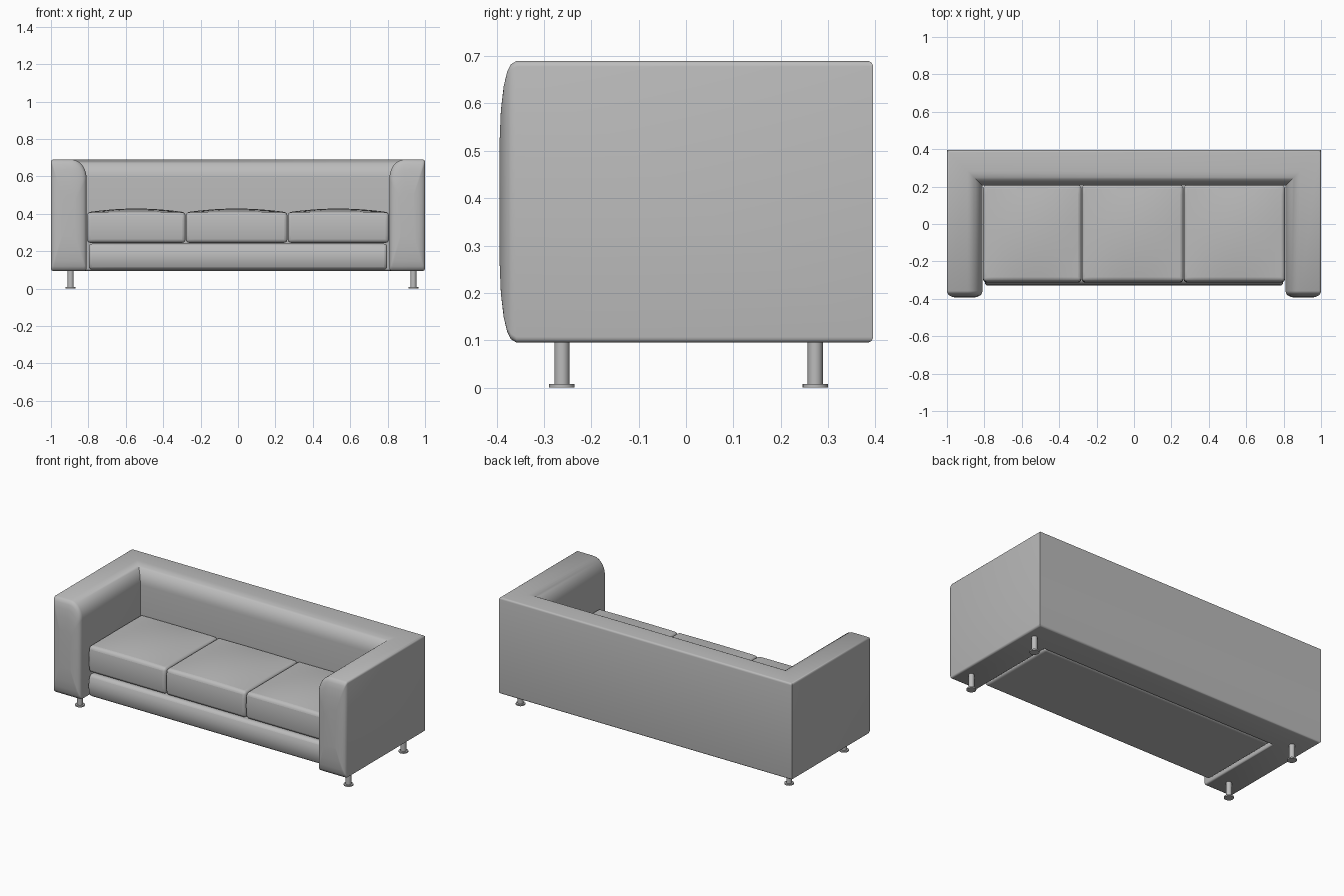
import bpy, bmesh, math
from mathutils import Vector

if "Cube" in bpy.data.objects:
    bpy.data.objects.remove(bpy.data.objects["Cube"])

GREY = (0.5, 0.5, 0.5, 1)
mat = bpy.data.materials.new("grey upholstery")
mat.use_nodes = True
mat.diffuse_color = GREY
mat.node_tree.nodes["Principled BSDF"].inputs["Base Color"].default_value = GREY


def finish(bm, name, bevel=0):
    """Turn a bmesh into a shaded object, with optional rounded edges."""
    bmesh.ops.recalc_face_normals(bm, faces=bm.faces)
    mesh = bpy.data.meshes.new(name)
    bm.to_mesh(mesh)
    bm.free()
    mesh.materials.append(mat)
    ob = bpy.data.objects.new(name, mesh)
    bpy.context.collection.objects.link(ob)
    if bevel:
        mod = ob.modifiers.new("soft edges", "BEVEL")
        mod.width, mod.segments = bevel, 4
        mod.limit_method, mod.angle_limit = "ANGLE", math.radians(40)
    bpy.ops.object.select_all(action="DESELECT")
    bpy.context.view_layer.objects.active = ob
    ob.select_set(True)
    bpy.ops.object.shade_smooth_by_angle(angle=math.radians(40))
    return ob


def arc(cx, cz, rx, rz, start, steps):
    """Quarter ellipse turning clockwise from the start angle."""
    angles = [math.radians(start - 90 * i / steps) for i in range(steps + 1)]
    return [(cx + rx * math.cos(a), cz + rz * math.sin(a)) for a in angles]


# Arms and back: one cross-section (depth inward, height) swept round a U
WIDTH, LOW, HIGH, R = 0.19, 0.095, 0.69, 0.012
section = (arc(R, LOW + R, R, R, 270, 4)
           + arc(R, HIGH - R, R, R, 180, 4)
           + arc(WIDTH - 0.08, HIGH - 0.10, 0.08, 0.10, 90, 10)
           + arc(WIDTH - R, LOW + R, R, R, 0, 4))
BACK = 0.395
bm = bmesh.new()


def ring(side, shrink, y=None):
    """One copy of the section; without y it lies on the mitred back corner."""
    mx, mz = WIDTH / 2, (LOW + HIGH) / 2
    pts = [(mx + (d - mx) * shrink, mz + (z - mz) * shrink) for d, z in section]
    return [bm.verts.new((side * (1 - d), BACK - d if y is None else y, z)) for d, z in pts]


# Padded arm fronts are shrinking rings that step forward
pads = [(0.4, -0.394), (0.65, -0.391), (0.82, -0.385), (0.92, -0.378), (0.975, -0.37), (1, -0.358)]
rings = [ring(-1, s, y) for s, y in pads] + [ring(-1, 1), ring(1, 1)]
rings += [ring(1, s, y) for s, y in reversed(pads)]
n = len(section)
for a, b in zip(rings, rings[1:]):
    for i in range(n):
        j = (i + 1) % n
        bm.faces.new((a[i], a[j], b[j], b[i]))
bm.faces.new(rings[0])
bm.faces.new(rings[-1])
finish(bm, "arms_and_back")


def pillow(name, lo, hi, crown, bulge, bevel):
    """Padded block: raised top, bulging front, rounded edges."""
    bm = bmesh.new()
    bmesh.ops.create_cube(bm, size=2)
    flat = [e for e in bm.edges if abs(e.verts[0].co.z - e.verts[1].co.z) < 0.1]
    bmesh.ops.subdivide_edges(bm, edges=flat, cuts=9, use_grid_fill=True)
    tall = [e for e in bm.edges if abs(e.verts[0].co.z - e.verts[1].co.z) > 0.1]
    bmesh.ops.subdivide_edges(bm, edges=tall, cuts=3, use_grid_fill=True)
    lo, hi = Vector(lo), Vector(hi)
    mid, half = (lo + hi) / 2, (hi - lo) / 2
    for v in bm.verts:
        u = v.co.copy()
        v.co = Vector(m + h * c for m, h, c in zip(mid, half, u))
        if u.z > 0.99:
            v.co.z += crown * (1 - u.x ** 2) * (1 - u.y ** 2)
        if u.y < -0.99:
            v.co.y -= bulge * (1 - u.z ** 2)
    return finish(bm, name, bevel)


# Seat base between the arms
pillow("seat_base", (-0.797, -0.312, 0.102), (0.797, 0.2, 0.24), 0, 0.018, 0.016)

# Three seat cushions
edges = (-0.808, -0.28, 0.265, 0.808)
for name, x0, x1 in zip(("right", "middle", "left"), edges, edges[1:]):
    pillow(name + "_cushion", (x0 + 0.001, -0.305, 0.245), (x1 - 0.001, 0.209, 0.408),
           0.02, 0.008, 0.018)

# Four round legs with disc feet
for xname, x in (("right", -0.895), ("left", 0.938)):
    for yname, y in (("front", -0.262), ("back", 0.273)):
        bm = bmesh.new()
        for radius, z0, z1 in ((0.016, 0.006, 0.1), (0.027, 0, 0.008)):
            made = bmesh.ops.create_cone(bm, cap_ends=True, segments=20, radius1=radius,
                                         radius2=radius, depth=z1 - z0)
            bmesh.ops.translate(bm, verts=made["verts"], vec=(x, y, (z0 + z1) / 2))
        finish(bm, yname + "_" + xname + "_leg")
